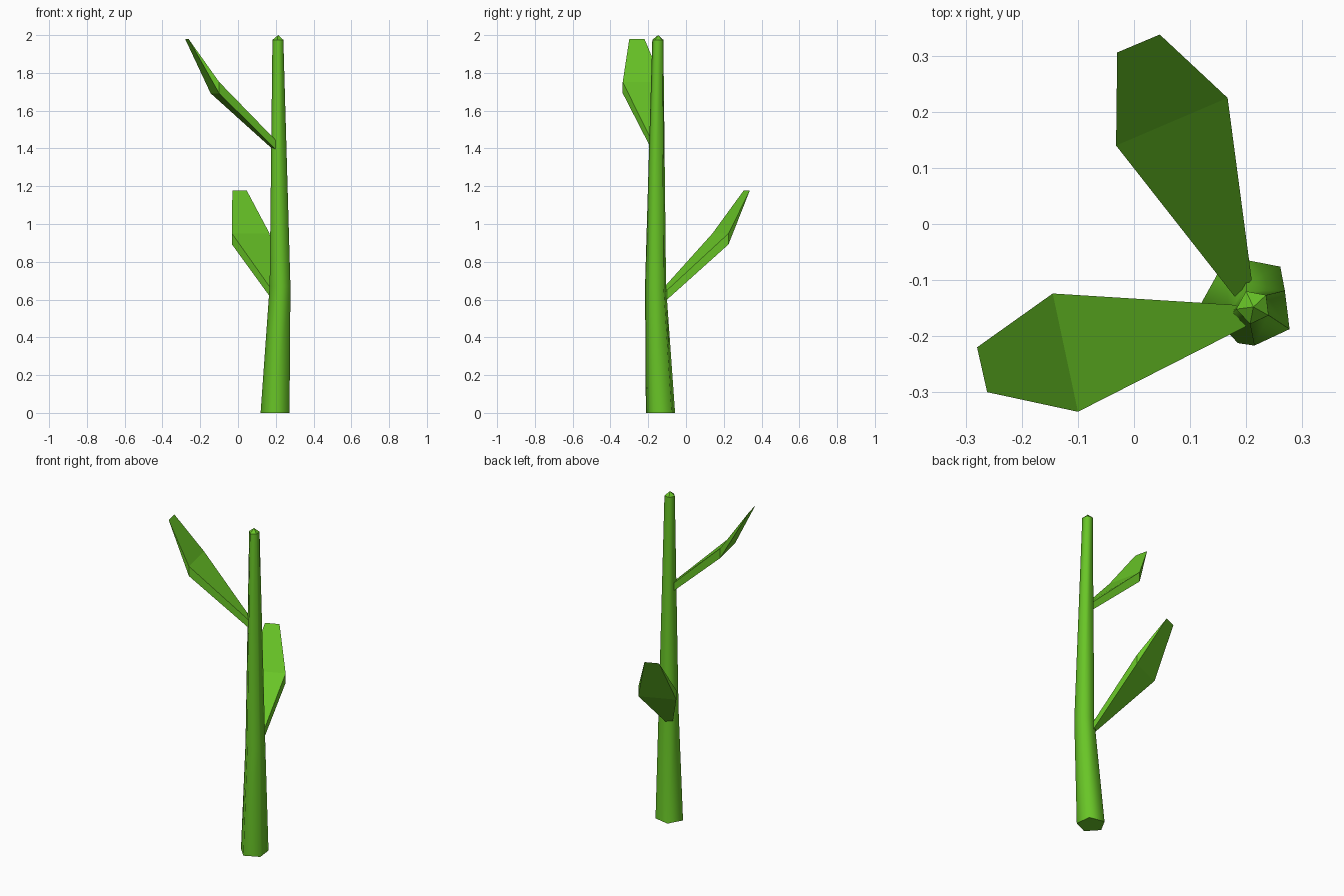
import bpy, bmesh
from math import cos, sin, radians

if "Cube" in bpy.data.objects:
    bpy.data.objects.remove(bpy.data.objects["Cube"])

green = bpy.data.materials.new("plant_green")
green.diffuse_color = (0.14, 0.56, 0.02, 1)
green.use_nodes = True
green.node_tree.nodes["Principled BSDF"].inputs["Base Color"].default_value = green.diffuse_color


def finish(name, bm):
    bmesh.ops.recalc_face_normals(bm, faces=bm.faces)
    mesh = bpy.data.meshes.new(name)
    bm.to_mesh(mesh)
    bm.free()
    mesh.materials.append(green)
    obj = bpy.data.objects.new(name, mesh)
    bpy.context.collection.objects.link(obj)
    return obj


def bridge(bm, a, b, smooth=False):
    n = len(a)
    for i in range(n):
        j = (i + 1) % n
        bm.faces.new((a[i], a[j], b[j], b[i])).smooth = smooth


# Five-sided tapering stem with a slight bend and a pointed cap
bm = bmesh.new()
rings = []
for x, y, z, r in ((0.201, -0.132, 0, 0.082),
                   (0.226, -0.159, 0.67, 0.059),
                   (0.213, -0.148, 1.975, 0.031)):
    rings.append([bm.verts.new((x + r * cos(radians(43 + 72 * k)),
                                y + r * sin(radians(43 + 72 * k)), z))
                  for k in range(5)])
for a, b in zip(rings, rings[1:]):
    bridge(bm, a, b, smooth=True)
bm.faces.new(rings[0])
tip = bm.verts.new((0.213, -0.148, 2.0))
for i in range(5):
    bm.faces.new((rings[-1][i], rings[-1][(i + 1) % 5], tip))
finish("stem", bm)


# Leaves: narrow base, wide middle, thinning to a sharp edge at the tip
def leaf(name, base, middle, end, base_z, mid_z, end_z):
    bm = bmesh.new()

    def section(pair, zs):
        (p, q), (top, bottom) = pair, zs
        return [bm.verts.new((*xy, z)) for xy, z in
                ((p, top), (q, top), (q, bottom), (p, bottom))]

    b, m = section(base, base_z), section(middle, mid_z)
    bridge(bm, b, m)
    bm.faces.new(b)
    t0, t1 = (bm.verts.new((*xy, end_z)) for xy in end)
    bm.faces.new((m[0], m[1], t1, t0))
    bm.faces.new((m[3], m[2], t1, t0))
    bm.faces.new((m[1], m[2], t1))
    bm.faces.new((m[0], m[3], t0))
    finish(name, bm)


leaf("lower_leaf",
     ((0.18, -0.13), (0.21, -0.10)),
     ((-0.032, 0.14), (0.167, 0.225)),
     ((-0.03, 0.306), (0.046, 0.338)),
     (0.65, 0.60), (0.95, 0.892), 1.178)
leaf("upper_leaf",
     ((0.205, -0.18), (0.19, -0.145)),
     ((-0.10, -0.335), (-0.145, -0.124)),
     ((-0.262, -0.30), (-0.28, -0.22)),
     (1.438, 1.39), (1.752, 1.692), 1.98)
